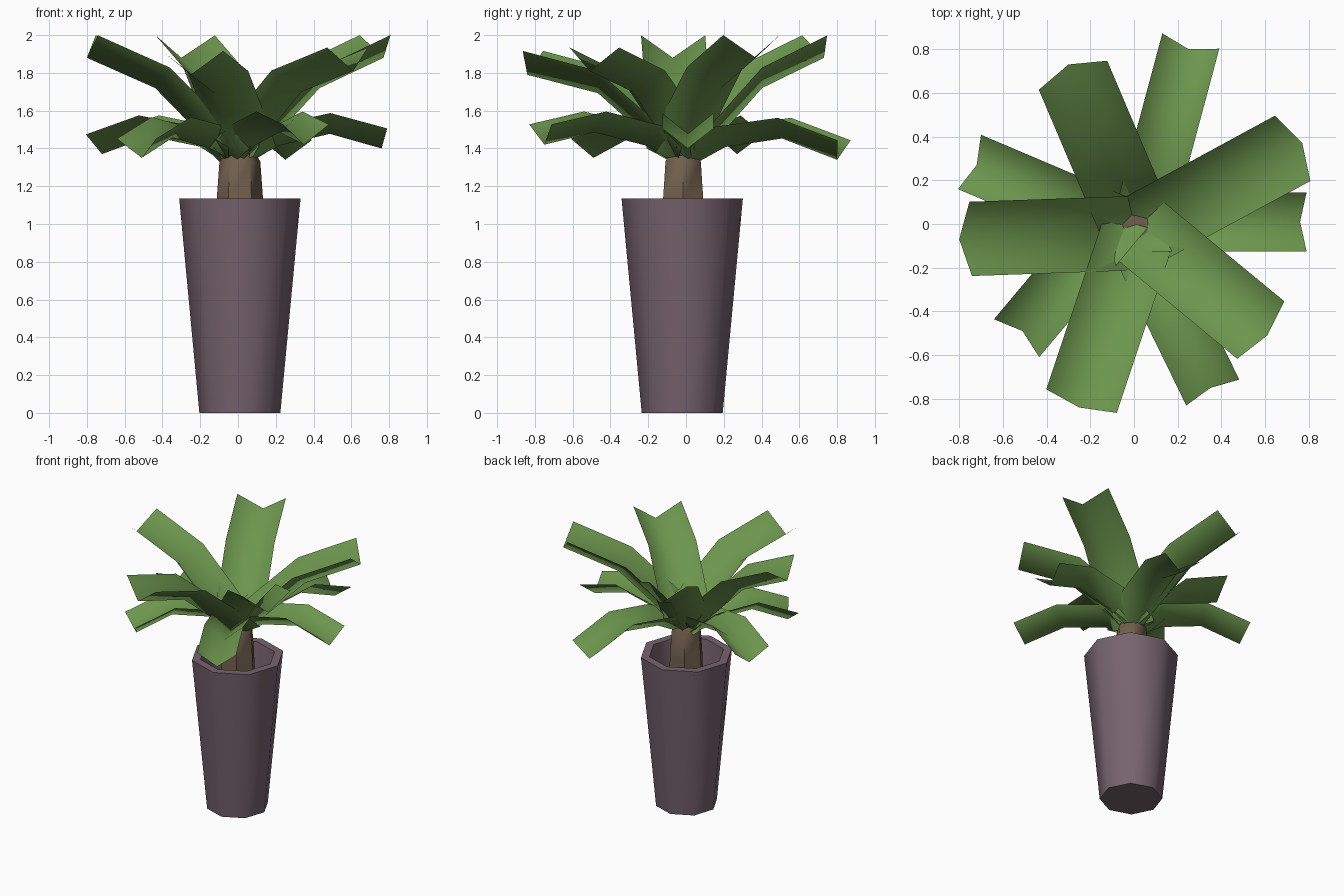
import bpy, bmesh, math
from mathutils import Vector

if "Cube" in bpy.data.objects:
    bpy.data.objects.remove(bpy.data.objects["Cube"])


def material(name, rgb):
    m = bpy.data.materials.new(name)
    m.diffuse_color = (*rgb, 1)
    m.use_nodes = True
    m.node_tree.nodes["Principled BSDF"].inputs["Base Color"].default_value = m.diffuse_color
    return m


LEAF = material("leaf_green", (0.150, 0.305, 0.075))
POT = material("pot_mauve", (0.185, 0.128, 0.155))
BARK = material("bark_brown", (0.165, 0.115, 0.073))


def finish(name, bm, mat, angle):
    me = bpy.data.meshes.new(name)
    bm.to_mesh(me)
    bm.free()
    me.materials.append(mat)
    ob = bpy.data.objects.new(name, me)
    bpy.context.collection.objects.link(ob)
    bpy.ops.object.select_all(action='DESELECT')
    ob.select_set(True)
    bpy.context.view_layer.objects.active = ob
    bpy.ops.object.shade_smooth_by_angle(angle=math.radians(angle))
    return ob


def lathe(name, profile, sides, turn, centre, mat, angle=55):
    """Stack of polygon rings (radius, z), capped at both ends."""
    bm = bmesh.new()
    rings = []
    for r, z in profile:
        rings.append([bm.verts.new((centre[0] + r * math.cos(turn + math.tau * i / sides),
                                    centre[1] + r * math.sin(turn + math.tau * i / sides), z))
                      for i in range(sides)])
    for a, b in zip(rings, rings[1:]):
        for i in range(sides):
            j = (i + 1) % sides
            bm.faces.new((a[i], a[j], b[j], b[i]))
    bm.faces.new(rings[0][::-1])
    bm.faces.new(rings[-1])
    return finish(name, bm, mat, angle)


def leaf(name, tip, heading, spine, tip_shift, half_width, depth):
    """Channelled leaf: three points across, swept along a bent spine."""
    d = Vector((math.cos(math.radians(heading)), math.sin(math.radians(heading)), 0))
    side = Vector((-d.y, d.x, 0))
    reach = math.hypot(*tip)
    origin = Vector((tip[0], tip[1], 0)) - d * reach
    pts = [(f * reach, z + tip_shift * f * f) for f, z in spine]
    bm = bmesh.new()
    rows = []
    for i, (r, z) in enumerate(pts):
        a, b = pts[max(i - 1, 0)], pts[min(i + 1, len(pts) - 1)]
        t = Vector((b[0] - a[0], b[1] - a[1])).normalized()
        up = (d * -t.y + Vector((0, 0, t.x))) * depth
        mid = origin + d * r + Vector((0, 0, z))
        rows.append([bm.verts.new(p) for p in
                     (mid - side * half_width + up, mid, mid + side * half_width + up)])
    for a, b in zip(rows, rows[1:]):
        for k in range(2):
            bm.faces.new((a[k], b[k], b[k + 1], a[k + 1]))
    return finish(name, bm, LEAF, 80)


# Tapered octagonal pot with a hollow top
lathe("pot", [(0.215, 0), (0.322, 1.135), (0.262, 1.135), (0.235, 0.8)],
      8, math.radians(4), (0.01, -0.02), POT)

# Short trunk
lathe("trunk", [(0.135, 0.8), (0.122, 1.14), (0.108, 1.33), (0.085, 1.37)],
      6, 0, (0.01, -0.015), BARK)

# Upper ring of rising leaves: tip position, heading, tip height change
RISING = [(0.05, 1.31), (0.27, 1.49), (0.55, 1.72), (1.0, 1.88)]
upper = [((0.77, 0.37), 28.5, 0), ((-0.30, 0.73), 113, 0), ((-0.80, -0.07), 182, 0),
         ((-0.25, -0.84), 251.5, -0.09), ((0.61, -0.51), 320.5, -0.07)]
for n, (tip, heading, shift) in enumerate(upper):
    leaf(f"upper_leaf_{n + 1}", tip, heading, RISING, shift, 0.17, 0.13)

# Lower ring of drooping leaves
DROOPING = [(0.05, 1.31), (0.27, 1.41), (0.64, 1.465), (1.0, 1.37)]
lower = [((0.25, 0.80), 75, -0.03), ((-0.72, 0.27), 157, 0), ((-0.51, -0.49), 230, -0.02),
         ((0.35, -0.75), 296, 0.05), ((0.76, 0.01), 0, 0.03)]
for n, (tip, heading, shift) in enumerate(lower):
    leaf(f"lower_leaf_{n + 1}", tip, heading, DROOPING, shift, 0.135, 0.11)
